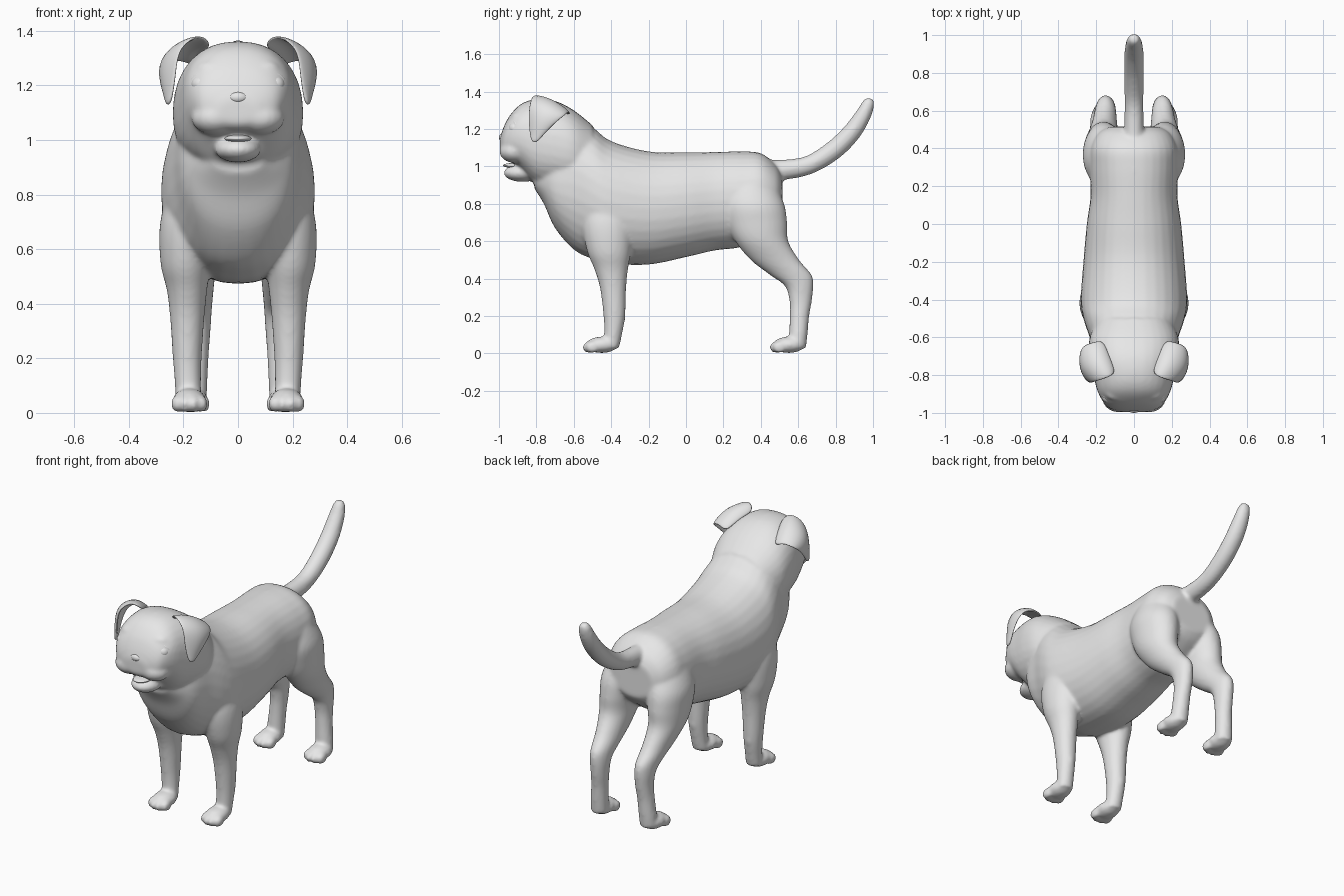
import bpy, bmesh, math
from mathutils import Vector, Matrix

cube = bpy.data.objects.get("Cube")
if cube:
    bpy.data.objects.remove(cube)

grey = bpy.data.materials.new("plain grey")
grey.use_nodes = True
grey.diffuse_color = (0.8, 0.8, 0.8, 1)
grey.node_tree.nodes["Principled BSDF"].inputs["Base Color"].default_value = (0.8, 0.8, 0.8, 1)

X, Y, Z = Vector((1, 0, 0)), Vector((0, 1, 0)), Vector((0, 0, 1))


def smooth_rows(rows, steps=5):
    """Catmull-Rom interpolation through rows of numbers."""
    out = []
    for i in range(len(rows) - 1):
        a, b, c, d = (rows[max(i - 1, 0)], rows[i], rows[i + 1], rows[min(i + 2, len(rows) - 1)])
        for k in range(steps):
            t = k / steps
            out.append([q + 0.5 * t * (r - p + t * (2 * p - 5 * q + 4 * r - s + t * (3 * (q - r) + s - p)))
                        for p, q, r, s in zip(a, b, c, d)])
    return out + [list(rows[-1])]


def loft(bm, rows, up=None, power=2.0, side=1, sides=32):
    """Closed tube through rows of x, y, z, half width, half depth."""
    rows = smooth_rows(rows)
    rings = []
    for i, (x, y, z, w, d) in enumerate(rows):
        v = up
        if v is None:
            ahead, behind = rows[min(i + 1, len(rows) - 1)], rows[max(i - 1, 0)]
            v = X.cross(Vector(ahead[:3]) - Vector(behind[:3])).normalized()
        ring = []
        for k in range(sides):
            a = 2 * math.pi * k / sides
            c, s = (math.copysign(abs(f) ** (2 / power), f) for f in (math.cos(a), math.sin(a)))
            p = Vector((x, y, z)) + X * w * c + v * d * s
            p.x *= side
            ring.append(bm.verts.new(p))
        rings.append(ring)
    for a, b in zip(rings, rings[1:]):
        for k in range(sides):
            n = (k + 1) % sides
            bm.faces.new((a[k], a[n], b[n], b[k]))
    bm.faces.new(rings[0])
    bm.faces.new(rings[-1])


def ball(bm, centre, radii):
    """Ellipsoid."""
    bmesh.ops.create_uvsphere(bm, u_segments=24, v_segments=16, radius=1,
                              matrix=Matrix.Translation(centre) @ Matrix.Diagonal((*radii, 1)))


def finish(bm, name):
    bmesh.ops.recalc_face_normals(bm, faces=bm.faces)
    for f in bm.faces:
        f.smooth = True
    mesh = bpy.data.meshes.new(name)
    bm.to_mesh(mesh)
    bm.free()
    mesh.materials.append(grey)
    ob = bpy.data.objects.new(name, mesh)
    bpy.context.collection.objects.link(ob)
    return ob


def column(y, top, bottom, half):
    return (0, y, (top + bottom) / 2, half, (top - bottom) / 2)


skin = bmesh.new()

# Torso: y, top, bottom, half width
torso = [(-.81, .98, .88, .10), (-.76, 1.05, .80, .16), (-.70, 1.16, .67, .205),
         (-.60, 1.26, .555, .235), (-.50, 1.21, .505, .268), (-.40, 1.135, .48, .282),
         (-.20, 1.08, .475, .268), (0, 1.075, .515, .25), (.15, 1.077, .55, .23),
         (.30, 1.08, .57, .235), (.40, 1.07, .63, .23), (.48, 1.01, .69, .19), (.515, .95, .74, .13)]
loft(skin, [column(*r) for r in torso], Z, 2.15)

# Head: y, top, bottom, half width
head = [(-.50, 1.22, .88, .19), (-.60, 1.30, .87, .235), (-.70, 1.35, .875, .235),
        (-.80, 1.36, .90, .215), (-.88, 1.335, .98, .195), (-.94, 1.275, 1.03, .165),
        (-.975, 1.21, 1.04, .13), (-.995, 1.15, 1.065, .07)]
loft(skin, [column(*r) for r in head], Z, 2.3)
ball(skin, (0, -.875, .965), (.085, .10, .048))

# Tail
tail = [(0, .40, .98, .06, .06), (0, .50, .98, .052, .055), (0, .65, 1.005, .05, .05),
        (0, .78, 1.08, .052, .052), (0, .88, 1.175, .052, .05), (0, .945, 1.27, .046, .043),
        (0, .977, 1.34, .034, .032), (0, .987, 1.364, .016, .016)]
loft(skin, tail)

# Legs: x, y, z, half width, half depth
front_leg = [(.16, -.42, .87, .08, .11), (.185, -.42, .70, .10, .135), (.192, -.412, .55, .092, .118),
             (.187, -.40, .45, .074, .09), (.186, -.39, .35, .063, .07), (.186, -.383, .20, .053, .058),
             (.183, -.39, .10, .048, .048), (.18, -.40, .03, .048, .043)]
hind_leg = [(.12, .34, .92, .10, .13), (.15, .36, .80, .117, .165), (.16, .378, .70, .108, .163),
            (.165, .405, .60, .094, .142), (.158, .475, .50, .074, .13), (.152, .56, .42, .06, .112),
            (.15, .605, .36, .053, .076), (.15, .613, .28, .048, .06), (.155, .607, .20, .047, .052),
            (.162, .60, .10, .05, .05), (.165, .595, .03, .05, .047)]
for side in (1, -1):
    loft(skin, front_leg, Y, side=side)
    loft(skin, hind_leg, Y, side=side)
    ball(skin, (side * .187, -.338, .195), (.016, .018, .022))
    # Paws with four toes
    for x, y in ((.178, -.45), (.17, .55)):
        ball(skin, (side * x, y, .046), (.062, .085, .044))
        for off, reach in ((-.046, .05), (-.016, .066), (.016, .066), (.046, .05)):
            ball(skin, (side * (x + off), y - reach, .033), (.021, .038, .032))
    # Jowls, eye sockets and brows
    ball(skin, (side * .083, -.915, 1.08), (.088, .083, .062))
    ball(skin, (side * .13, -.885, 1.2), (.055, .05, .052))
    ball(skin, (side * .095, -.89, 1.262), (.06, .045, .03))

# Fuse the skin into one smooth surface
body = finish(skin, "body")
remesh = body.modifiers.new("fuse", "REMESH")
remesh.mode = "VOXEL"
remesh.voxel_size = 0.01
remesh.use_smooth_shade = True
soften = body.modifiers.new("soften", "SMOOTH")
soften.factor = 0.5
soften.iterations = 9

# Ears: rows of front, middle and back points from root over the fold to the tip
ear_rows = [[(.09, -.79, 1.34), (.13, -.70, 1.325), (.16, -.61, 1.26)],
            [(.13, -.815, 1.395), (.19, -.72, 1.375), (.21, -.62, 1.295)],
            [(.215, -.84, 1.345), (.282, -.75, 1.325), (.278, -.64, 1.275)],
            [(.225, -.845, 1.25), (.287, -.78, 1.24), (.285, -.695, 1.235)],
            [(.238, -.835, 1.17), (.262, -.80, 1.16), (.268, -.76, 1.17)],
            [(.25, -.825, 1.135), (.256, -.81, 1.125), (.258, -.79, 1.135)]]
for side, name in ((1, "left_ear"), (-1, "right_ear")):
    bm = bmesh.new()
    grid = [[bm.verts.new((side * x, y, z)) for x, y, z in row] for row in ear_rows]
    for a, b in zip(grid, grid[1:]):
        for k in range(2):
            bm.faces.new((a[k], a[k + 1], b[k + 1], b[k]))
    ear = finish(bm, name)
    thick = ear.modifiers.new("thickness", "SOLIDIFY")
    thick.thickness = 0.018
    thick.offset = 0
    ear.modifiers.new("round", "SUBSURF").levels = 2
    ear.modifiers["round"].render_levels = 2

# Eyes with lids
for side, name in ((1, "left"), (-1, "right")):
    bm = bmesh.new()
    ball(bm, (side * .135, -.912, 1.203), (.036, .036, .034))
    finish(bm, name + "_eye")
    bpy.ops.mesh.primitive_torus_add(location=(side * .136, -.922, 1.203), major_radius=.036,
                                     minor_radius=.008, major_segments=32, minor_segments=10,
                                     rotation=(math.pi / 2, 0, side * .5))
    lid = bpy.context.object
    lid.name = name + "_eyelid"
    lid.data.materials.append(grey)
    bpy.ops.object.shade_smooth()

# Nose
bm = bmesh.new()
ball(bm, (0, -.978, 1.155), (.036, .022, .022))
for side in (1, -1):
    ball(bm, (side * .03, -.972, 1.15), (.02, .02, .017))
finish(bm, "nose")

# Tongue resting on the lower jaw
bm = bmesh.new()
ball(bm, (0, -.91, 1.005), (.05, .07, .014))
finish(bm, "tongue")
